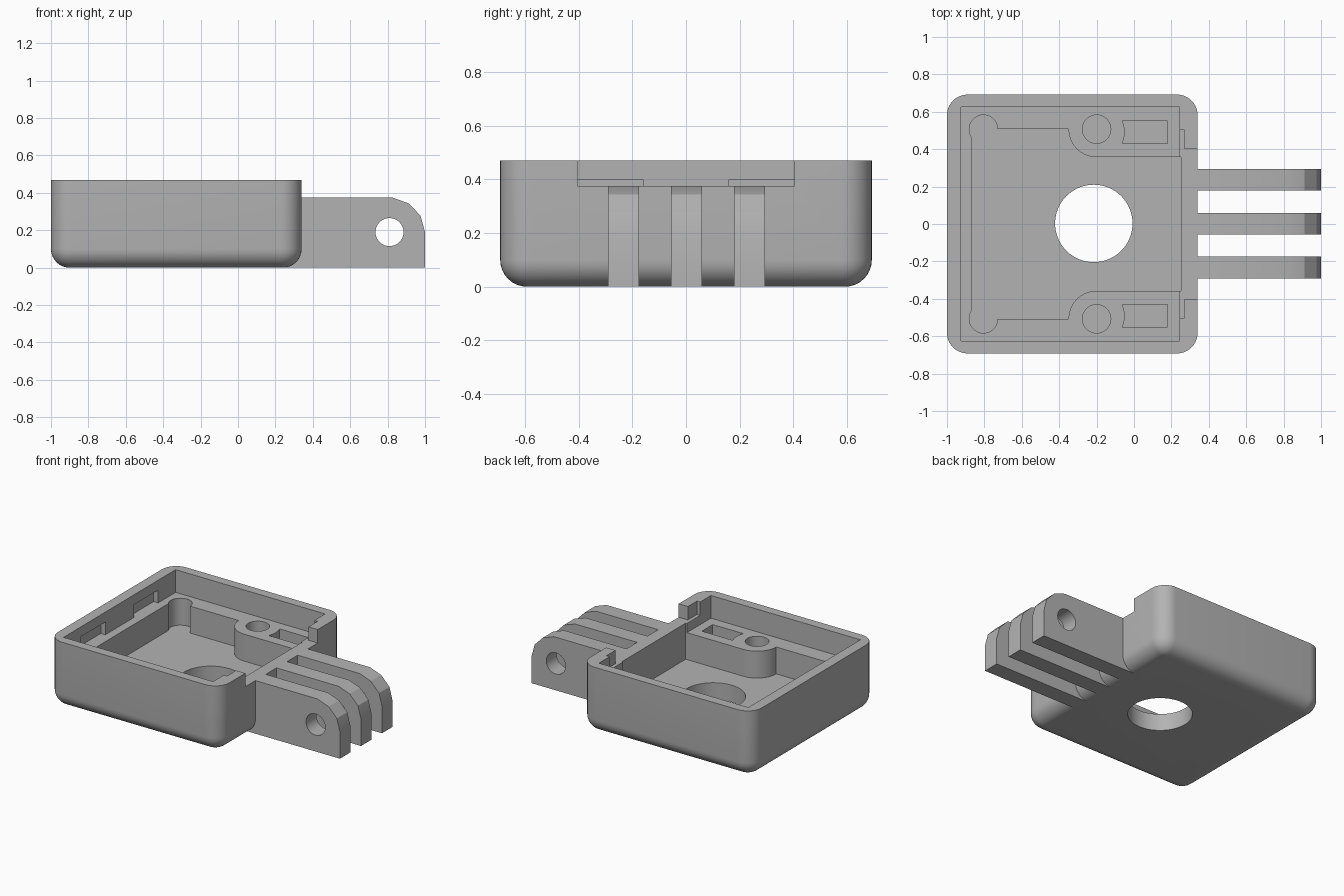
import bpy, bmesh
from math import sin, cos, pi, radians

if "Cube" in bpy.data.objects:
    bpy.data.objects.remove(bpy.data.objects["Cube"])

grey = bpy.data.materials.new("light grey plastic")
grey.use_nodes = True
grey.diffuse_color = (0.45, 0.45, 0.45, 1)
grey.node_tree.nodes["Principled BSDF"].inputs["Base Color"].default_value = (0.45, 0.45, 0.45, 1)


def arc(cx, cy, r, a0, a1, n=10):
    return [(cx + r * cos(radians(a0 + (a1 - a0) * i / n)),
             cy + r * sin(radians(a0 + (a1 - a0) * i / n))) for i in range(n + 1)]


def circle(cx, cy, r, n=40):
    return arc(cx, cy, r, 0, 360, n)[:-1]


def rect(x0, x1, y0, y1):
    return [(x0, y0), (x1, y0), (x1, y1), (x0, y1)]


def loft(name, rings):
    """Closed solid through rings of equal point count."""
    bm = bmesh.new()
    loops = [[bm.verts.new(p) for p in ring] for ring in rings]
    for a, b in zip(loops, loops[1:]):
        for i in range(len(a)):
            j = (i + 1) % len(a)
            bm.faces.new((a[i], a[j], b[j], b[i]))
    bm.faces.new(loops[0][::-1])
    bm.faces.new(loops[-1])
    bmesh.ops.recalc_face_normals(bm, faces=bm.faces)
    mesh = bpy.data.meshes.new(name)
    bm.to_mesh(mesh)
    bm.free()
    mesh.materials.append(grey)
    obj = bpy.data.objects.new(name, mesh)
    bpy.context.collection.objects.link(obj)
    return obj


def prism(name, outline, z0, z1):
    return loft(name, [[(x, y, z) for x, y in outline] for z in (z0, z1)])


def side_prism(name, outline, y0, y1):
    return loft(name, [[(x, y, z) for x, z in outline] for y in (y0, y1)])


def combine(target, other, operation="DIFFERENCE"):
    mod = target.modifiers.new("cut", "BOOLEAN")
    mod.operation = operation
    mod.solver = "EXACT"
    mod.object = other
    bpy.context.view_layer.objects.active = target
    bpy.ops.object.modifier_apply(modifier=mod.name)
    bpy.data.objects.remove(other)


LEFT, RIGHT, HALF, TOP = -1.0, 0.34, 0.692, 0.47
FLOOR, LEDGE, NOTCH = 0.12, 0.31, 0.375


def body_ring(inset, z):
    r = 0.11 - inset
    xs, ys = (LEFT + 0.11, RIGHT - 0.11), HALF - 0.11
    pts = (arc(xs[1], ys, r, 0, 90) + arc(xs[0], ys, r, 90, 180)
           + arc(xs[0], -ys, r, 180, 270) + arc(xs[1], -ys, r, 270, 360))
    return [(x, y, z) for x, y in pts]


# Tray body with rounded corners and rounded lower edge
R = 0.1
rings = [body_ring(R * (1 - sin(i * pi / 16)), R * (1 - cos(i * pi / 16))) for i in range(9)]
tray = loft("tray", rings + [body_ring(0, TOP)])

# Upper recess down to the ledge, and the lowered section of the end wall
combine(tray, prism("recess", rect(-0.925, 0.243, -0.625, 0.625), LEDGE, 0.6))
combine(tray, prism("wall_notch", rect(0.2, 0.5, -0.404, 0.404), NOTCH, 0.6))

# Lower pocket that leaves a raised pad in each corner by the end wall
half = [(0.252, 0.357)] + arc(-0.2, 0.507, 0.15, 270, 180) + [(-0.865, 0.507)]
pocket = half + [(x, -y) for x, y in reversed(half)]
combine(tray, prism("pocket", pocket, FLOOR, 0.55))

for s in (1, -1):
    # Round corner relief, screw hole and slot in the pad
    combine(tray, prism("corner_relief", circle(-0.805, s * 0.507, 0.076), FLOOR, 0.45))
    combine(tray, prism("screw_hole", circle(-0.2, s * 0.507, 0.076), FLOOR, 0.45))
    slot = [(0.178, 0.567 - 0.12), (0.178, 0.552)] + arc(-0.2, 0.492, 0.15, 24, -24, 6)
    slot[0] = (0.178, 0.431)
    combine(tray, prism("pad_slot", [(x, s * y) for x, y in slot], FLOOR, 0.45))
    # Catch groove beside the notch and snap recess in the far wall
    ys = sorted((s * 0.38, s * 0.505))
    combine(tray, prism("catch_groove", rect(0.2, 0.268, *ys), NOTCH, 0.6))
    ys = sorted((s * 0.16, s * 0.43))
    combine(tray, prism("snap_recess", rect(-0.96, -0.9, *ys), LEDGE, 0.4))

# Large opening through the floor
combine(tray, prism("floor_opening", circle(-0.215, 0.003, 0.207, 64), -0.1, 0.3))

# Three hinge fingers with faceted noses and a shared pin hole
nose = [(0.256, 0), (1, 0), (1, 0.19), (0.976, 0.278), (0.912, 0.344), (0.825, NOTCH), (0.256, NOTCH)]
for y in (-0.233, 0.002, 0.237):
    finger = side_prism("hinge_finger", nose, y - 0.058, y + 0.058)
    combine(finger, side_prism("pin_hole", circle(0.81, 0.19, 0.075), y - 0.1, y + 0.1))
    combine(tray, finger, "UNION")

# Smooth the rounded areas while keeping edges crisp
bpy.ops.object.select_all(action="DESELECT")
tray.select_set(True)
bpy.context.view_layer.objects.active = tray
bpy.ops.object.shade_smooth_by_angle(angle=radians(25))
